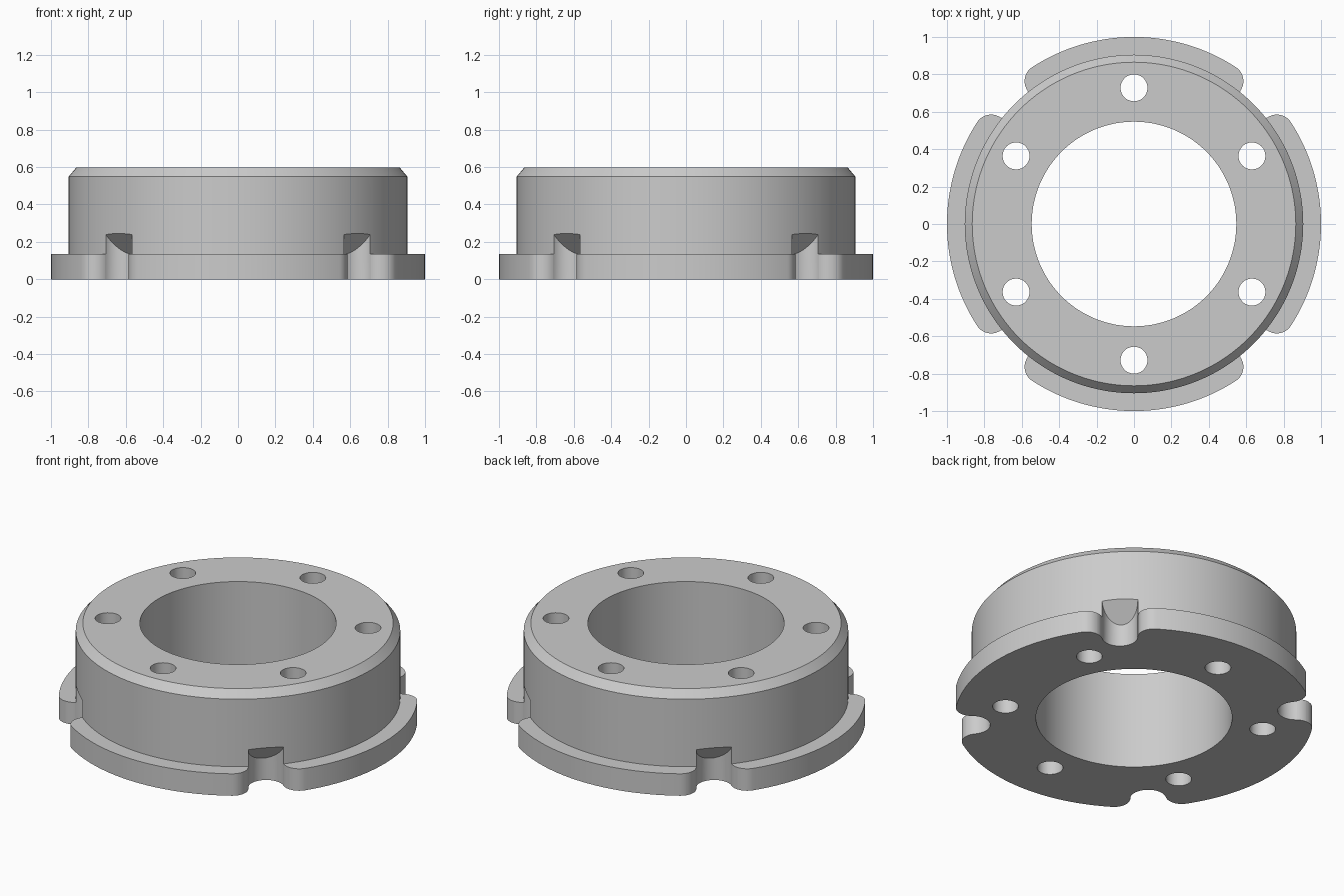
import bpy, bmesh
from math import sin, cos, pi, radians, atan2

cube = bpy.data.objects.get("Cube")
if cube:
    bpy.data.objects.remove(cube, do_unlink=True)

SEGMENTS = 144
NOTCH_R, NOTCH_POS = 0.1, 0.905      # semicircular notch, centre on the wall
LIP_R, LIP_POS = 0.09, 0.89          # rounded flange corners beside a notch
HOLE_R, HOLE_POS = 0.072, 0.728

steel = bpy.data.materials.new("light_grey_metal")
steel.use_nodes = True
grey = (0.6, 0.6, 0.6, 1)
steel.diffuse_color = grey
steel.node_tree.nodes["Principled BSDF"].inputs["Base Color"].default_value = grey


def make_object(name, bm):
    bmesh.ops.recalc_face_normals(bm, faces=bm.faces)
    mesh = bpy.data.meshes.new(name)
    bm.to_mesh(mesh)
    bm.free()
    obj = bpy.data.objects.new(name, mesh)
    bpy.context.collection.objects.link(obj)
    return obj


def lathe(name, profile):
    bm = bmesh.new()
    rings = [[bm.verts.new((r * cos(a), r * sin(a), z)) for r, z in profile]
             for a in (2 * pi * i / SEGMENTS for i in range(SEGMENTS))]
    n = len(profile)
    for i, ring in enumerate(rings):
        nxt = rings[(i + 1) % SEGMENTS]
        for j in range(n):
            k = (j + 1) % n
            bm.faces.new((ring[j], nxt[j], nxt[k], ring[k]))
    return make_object(name, bm)


def add_prism(bm, outline, angle, top):
    """Vertical prism; outline in (radial, tangential), top(radial) gives height."""
    def place(r, t, z):
        return bm.verts.new((r * cos(angle) - t * sin(angle),
                             r * sin(angle) + t * cos(angle), z))
    low = [place(r, t, -0.1) for r, t in outline]
    high = [place(r, t, top(r)) for r, t in outline]
    bm.faces.new(low)
    bm.faces.new(high)
    for i in range(len(low)):
        k = (i + 1) % len(low)
        bm.faces.new((low[i], low[k], high[k], high[i]))


def arc(cx, cy, radius, start, end, steps):
    return [(cx + radius * cos(start + (end - start) * i / steps),
             cy + radius * sin(start + (end - start) * i / steps))
            for i in range(steps + 1)]


# Ring with bore, base flange and chamfered top rim
ring = lathe("flanged_ring", [(0.547, 0), (1, 0), (1, 0.135), (0.905, 0.135),
                              (0.905, 0.55), (0.865, 0.597), (0.547, 0.597)])
ring.data.materials.append(steel)

# Notch outline: inner half circle flaring out into rounded lips
lip_t = NOTCH_R + LIP_R
tangent = atan2(lip_t, LIP_POS)
lip = arc(LIP_POS, lip_t, LIP_R, -pi / 2, tangent, 14)
half = arc(NOTCH_POS, 0, NOTCH_R, pi, pi / 2, 14) + lip[1:] + [(1.1, lip[-1][1] + 0.02)]
outline = half + [(r, -t) for r, t in reversed(half[1:])]

# Cutters: four sloping notches and six through holes
bm = bmesh.new()
for i in range(4):
    add_prism(bm, outline, radians(45 + 90 * i),
              lambda r: 0.245 + 1.1 * (r - NOTCH_POS))
circle = arc(HOLE_POS, 0, HOLE_R, 0, 2 * pi, 40)[:-1]
for i in range(6):
    add_prism(bm, circle, radians(30 + 60 * i), lambda r: 0.8)
cutter = make_object("notch_and_hole_cutter", bm)
cutter.hide_render = True

cut = ring.modifiers.new("cuts", "BOOLEAN")
cut.operation = "DIFFERENCE"
cut.solver = "EXACT"
cut.object = cutter

# Apply the cuts, drop the cutter and shade
bpy.ops.object.select_all(action="DESELECT")
ring.select_set(True)
bpy.context.view_layer.objects.active = ring
bpy.ops.object.modifier_apply(modifier=cut.name)
bpy.data.objects.remove(cutter, do_unlink=True)
bpy.ops.object.shade_smooth_by_angle(angle=radians(25))
